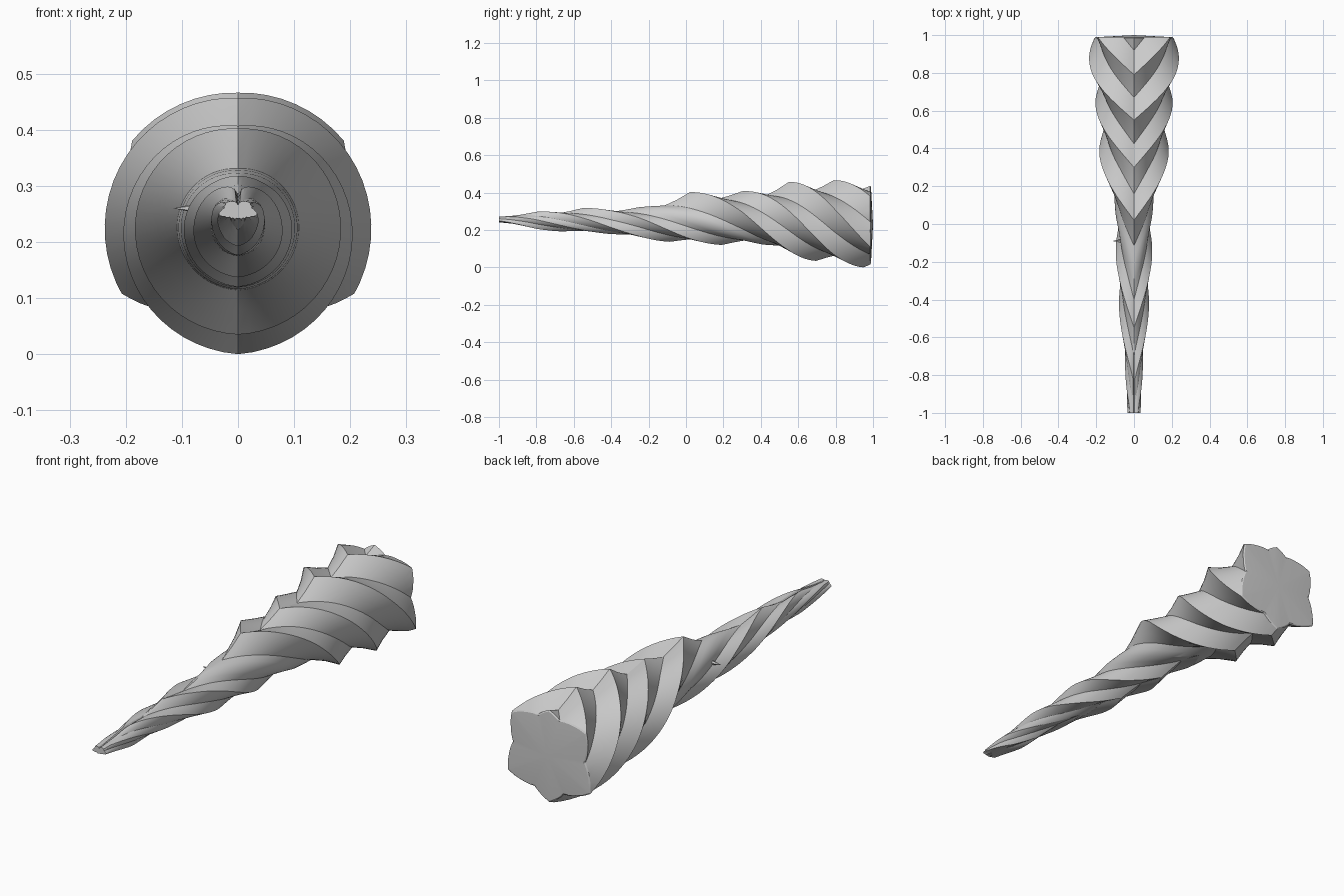
import bpy, bmesh, math
from mathutils import Vector

if "Cube" in bpy.data.objects:
    bpy.data.objects.remove(bpy.data.objects["Cube"])

# Ridge table: y where the ridge crosses the top, radius at the top, radius at the bottom
RIDGES = [(-1.75, .015, .025), (-1.45, .02, .05), (-1.15, .025, .055), (-.85, .033, .095),
          (-.55, .08, .112), (-.25, .09, .113), (.02, .17, .197), (.30, .175, .232),
          (.55, .225, .25), (.79, .234, .255), (1.05, .235, .25)]
STEP = math.radians(69)     # angle between neighbouring ridges
SUB = 4                     # strips per ridge spacing
ARC = 28                    # segments from top to bottom of one half


def lerp(a, b, t):
    return a + (b - a) * t


def ridge_value(p, col):
    """Interpolate (and extrapolate) one column of the ridge table."""
    k = max(0, min(len(RIDGES) - 2, math.floor(p)))
    return lerp(RIDGES[k][col], RIDGES[k + 1][col], p - k)


def ridge_radius(k, t):
    k = max(0, min(len(RIDGES) - 1, k))
    return lerp(RIDGES[k][1], RIDGES[k][2], t ** .45 if k <= 3 else t)


def surface_point(p, theta):
    """Point on strand p at an angle theta measured from the top."""
    y = ridge_value(p + theta / STEP, 0)
    k = math.floor(p + 1e-6)
    f = max(0, p - k)
    t = theta / math.pi
    # straight-sided star section with a deeper valley midway between ridges
    a, b = ridge_radius(k, t), ridge_radius(k + 1, t)
    dip = 1 - abs(2 * f - 1)
    r = lerp(a, b, f) * (1 - .24 * dip ** .85)
    tip = max(0, min(1, (-.8 - y) / .2))
    r *= 1 - .5 * tip
    zc = .232 + .023 * max(0, min(1, (-.4 - y) / .6))
    return Vector((r * math.sin(theta) * (1 + .6 * tip), y, zc + r * math.cos(theta)))


# Twisted half, then its mirror image
bm = bmesh.new()
rows = range(-4 * SUB, len(RIDGES) * SUB + 1)
for side in (1, -1):
    grid = []
    for i in rows:
        line = []
        for j in range(ARC + 1):
            v = surface_point(i / SUB, math.pi * j / ARC)
            v.x *= side
            if j in (0, ARC):
                v.x = 0
            line.append(bm.verts.new(v))
        grid.append(line)
    for a, b in zip(grid, grid[1:]):
        for j in range(ARC):
            bm.faces.new((a[j], a[j + 1], b[j + 1], b[j]))
bmesh.ops.remove_doubles(bm, verts=bm.verts, dist=1e-5)

# Trim both ends flat
for y, n in ((-1, -1), (.985, 1)):
    bmesh.ops.bisect_plane(bm, geom=bm.verts[:] + bm.edges[:] + bm.faces[:], dist=1e-6,
                           plane_co=(0, y, 0), plane_no=(0, n, 0), clear_outer=True)
bmesh.ops.remove_doubles(bm, verts=bm.verts, dist=1e-5)

# Close the tip and the slightly domed star-shaped base
for y, rim, top in ((-1, -1, -1), (.985, .989, 1.0)):
    edges = [e for e in bm.edges if e.is_boundary and all(abs(v.co.y - y) < 1e-3 for v in e.verts)]
    verts = {v for e in edges for v in e.verts}
    mid = sum((v.co for v in verts), Vector()) / len(verts)
    centre = bm.verts.new((0, top, mid.z))
    inner = {v: bm.verts.new((v.co.x * .97, rim, lerp(mid.z, v.co.z, .97))) for v in verts}
    for e in edges:
        a, b = e.verts
        bm.faces.new((a, b, inner[b], inner[a]))
        bm.faces.new((inner[a], inner[b], centre))
low = min(v.co.z for v in bm.verts)
bmesh.ops.translate(bm, verts=bm.verts, vec=(0, 0, -low))
bmesh.ops.recalc_face_normals(bm, faces=bm.faces)
mesh = bpy.data.meshes.new("twisted_horn")
bm.to_mesh(mesh)
bm.free()
horn = bpy.data.objects.new("twisted_horn", mesh)
bpy.context.collection.objects.link(horn)
bpy.context.view_layer.objects.active = horn
horn.select_set(True)
bpy.ops.object.shade_smooth_by_angle(angle=math.radians(22))

# Small thorn on the left flank
bpy.ops.mesh.primitive_cone_add(vertices=5, radius1=.016, radius2=0, depth=.075,
                                location=(-.078, -.09, .26), rotation=(0, -math.pi / 2, 0))
bpy.context.object.name = "side_thorn"
